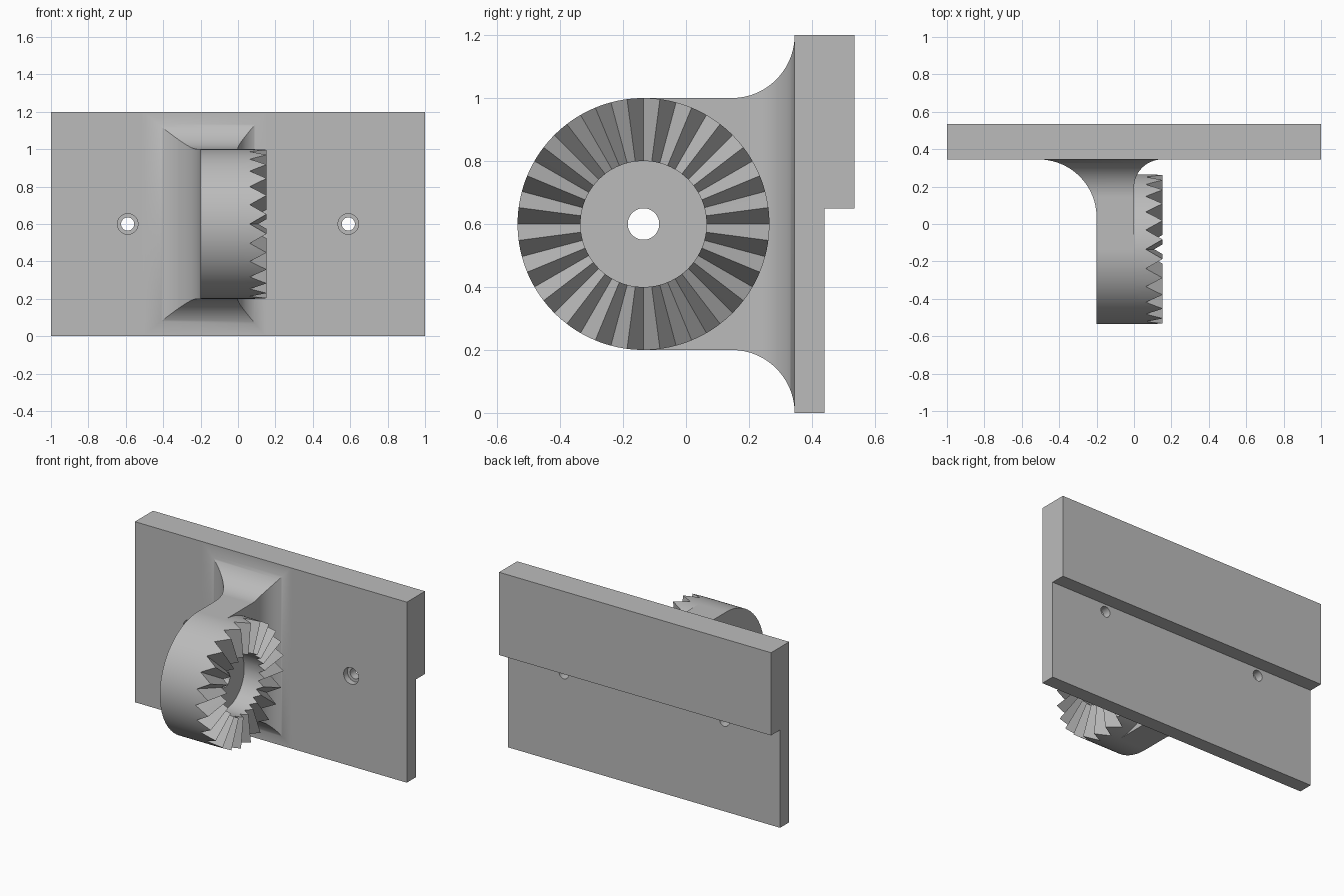
import bpy, bmesh
from math import sin, cos, pi, sqrt, radians
from mathutils import Matrix

cube = bpy.data.objects.get("Cube")
if cube:
    bpy.data.objects.remove(cube, do_unlink=True)

grey = bpy.data.materials.new("plain grey")
grey.use_nodes = True
COLOUR = (0.5, 0.5, 0.5, 1)
grey.diffuse_color = COLOUR
grey.node_tree.nodes["Principled BSDF"].inputs["Base Color"].default_value = COLOUR

MID_Z = 0.6          # height of the hub axis
HUB_Y, HUB_R = -0.135, 0.4
PLATE_Y = 0.345      # front of the plate


def finish(name, bm):
    bmesh.ops.remove_doubles(bm, verts=bm.verts, dist=1e-5)
    bmesh.ops.recalc_face_normals(bm, faces=bm.faces)
    mesh = bpy.data.meshes.new(name)
    bm.to_mesh(mesh)
    bm.free()
    obj = bpy.data.objects.new(name, mesh)
    bpy.context.collection.objects.link(obj)
    mesh.materials.append(grey)
    return obj


def activate(obj):
    bpy.ops.object.select_all(action='DESELECT')
    obj.select_set(True)
    bpy.context.view_layer.objects.active = obj


def drill(obj, axis, centre, radius, depth):
    """Cut a round hole, centred on a point and running along an axis."""
    bm = bmesh.new()
    bmesh.ops.create_cone(bm, cap_ends=True, segments=48, radius1=radius,
                          radius2=radius, depth=depth)
    turn = Matrix.Rotation(pi / 2, 4, 'Y' if axis == 'X' else 'X')
    bmesh.ops.transform(bm, matrix=Matrix.Translation(centre) @ turn, verts=bm.verts)
    cutter = finish("cutter", bm)
    cutter.hide_render = True
    mod = obj.modifiers.new("hole", 'BOOLEAN')
    mod.operation, mod.solver, mod.object = 'DIFFERENCE', 'EXACT', cutter
    activate(obj)
    bpy.ops.object.modifier_apply(modifier=mod.name)
    bpy.data.objects.remove(cutter, do_unlink=True)


def smooth(obj):
    activate(obj)
    bpy.ops.object.shade_smooth_by_angle(angle=radians(30))


# Back plate: stepped profile extruded along x
bm = bmesh.new()
profile = [(PLATE_Y, 0), (0.44, 0), (0.44, 0.65), (0.535, 0.65),
           (0.535, 1.2), (PLATE_Y, 1.2)]
face = bm.faces.new([bm.verts.new((-1, y, z)) for y, z in profile])
out = bmesh.ops.extrude_face_region(bm, geom=[face])
bmesh.ops.translate(bm, vec=(2, 0, 0),
                    verts=[v for v in out["geom"] if isinstance(v, bmesh.types.BMVert)])
plate = finish("back_plate", bm)
# Counterbored screw holes
for x in (-0.59, 0.59):
    drill(plate, 'Y', (x, PLATE_Y, MID_Z), 0.055, 0.08)
    drill(plate, 'Y', (x, 0.4, MID_Z), 0.035, 0.4)
smooth(plate)


# Arm: rectangular sections lofted along y, round in front, flared at the plate
def flare(y, r):
    d = max(0, y - (PLATE_Y - r))
    return r - sqrt(max(0, r * r - d * d))


stations = {round(HUB_Y - HUB_R * cos(i * pi / 96), 5) for i in range(49)}
for r in (0.31, 0.2, 0.15):
    stations |= {round(PLATE_Y - r + r * sin(i * pi / 48), 5) for i in range(25)}

bm = bmesh.new()
previous = None
for y in sorted(stations):
    lead = min(0, y - HUB_Y)
    h = sqrt(max(0, HUB_R ** 2 - lead ** 2)) + flare(y, 0.2)
    if y <= HUB_Y - HUB_R + 1e-6:
        h = 0
    x0, x1 = -0.2 - flare(y, 0.31), flare(y, 0.15)
    ring = [bm.verts.new((x, y, MID_Z + z))
            for x, z in ((x0, -h), (x1, -h), (x1, h), (x0, h))]
    if previous:
        for i in range(4):
            j = (i + 1) % 4
            bm.faces.new((previous[i], previous[j], ring[j], ring[i]))
    previous = ring
bm.faces.new(previous)
bmesh.ops.dissolve_degenerate(bm, dist=1e-5, edges=bm.edges)
arm = finish("arm", bm)
drill(arm, 'X', (-0.1, HUB_Y, MID_Z), 0.05, 0.6)
smooth(arm)

# Toothed ring: radial teeth with level crests and valleys deeper at the rim
TEETH, SUB = 24, 4
CREST, RIM_DEPTH, INNER_R = 0.153, 0.09, 0.2
bm = bmesh.new()
loops = []
count = TEETH * 2 * SUB
for i in range(count):
    a = 2 * pi * i / count
    step = i % (2 * SUB)
    rise = 1 - abs(step - SUB) / SUB      # 0 in a valley, 1 on a crest
    loop = []
    for r, base in ((INNER_R, True), (HUB_R, True), (HUB_R, False), (INNER_R, False)):
        top = CREST - RIM_DEPTH * (r / HUB_R) * (1 - rise)
        loop.append(bm.verts.new((0 if base else top,
                                  HUB_Y + r * cos(a), MID_Z + r * sin(a))))
    loops.append(loop)
for i in range(count):
    a, b = loops[i], loops[(i + 1) % count]
    for k in range(4):
        m = (k + 1) % 4
        bm.faces.new((a[k], a[m], b[m], b[k]))
smooth(finish("toothed_ring", bm))
